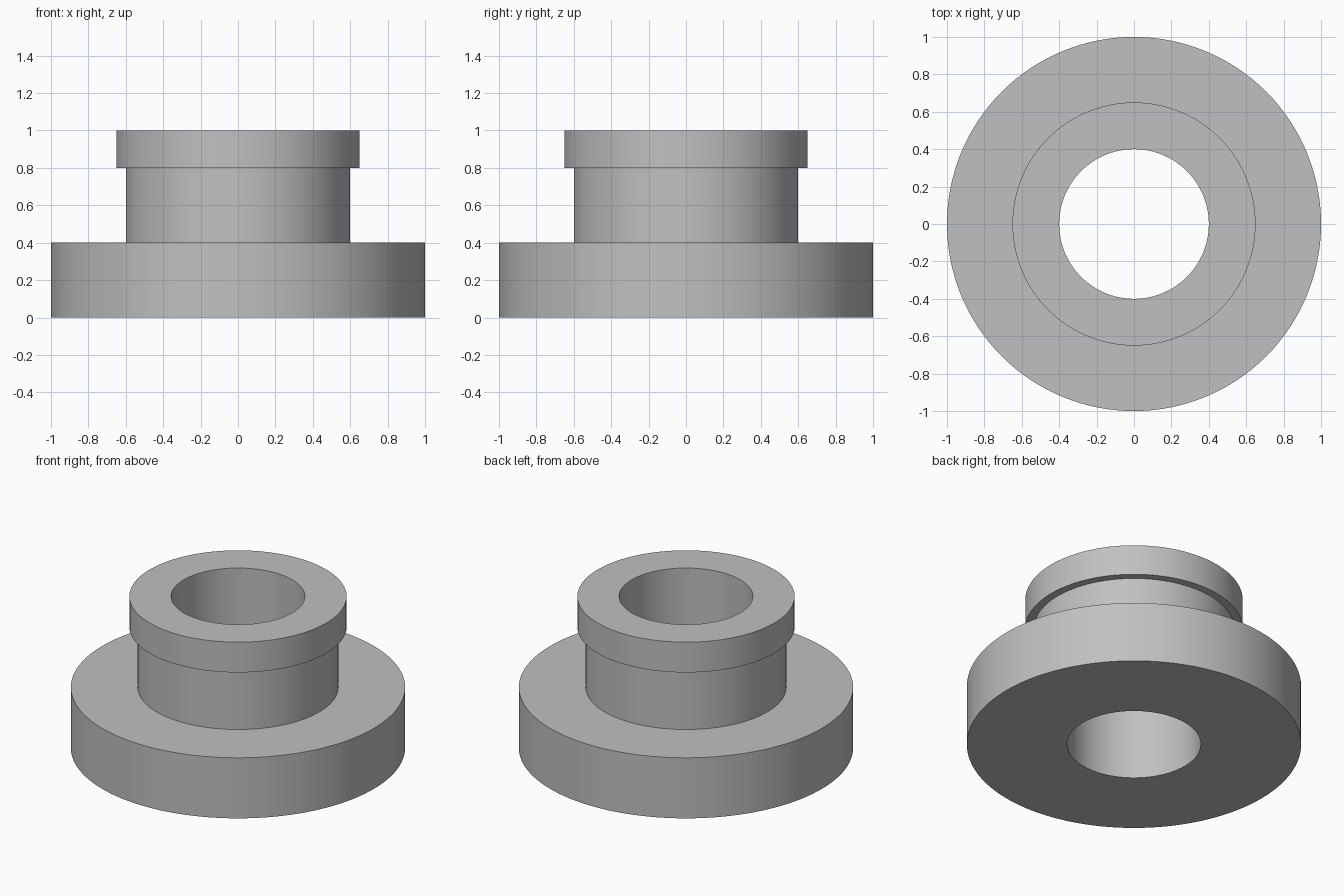
import bpy
import bmesh
import math

if "Cube" in bpy.data.objects:
    bpy.data.objects.remove(bpy.data.objects["Cube"])

SEGMENTS = 128
BORE = 0.40

# Plain grey finish
grey = bpy.data.materials.new("grey")
grey.diffuse_color = (0.53, 0.53, 0.53, 1.0)
grey.use_nodes = True
grey.node_tree.nodes["Principled BSDF"].inputs["Base Color"].default_value = grey.diffuse_color

# Stepped half-section (radius, height): base flange, neck, top collar, bore
profile = [
    (BORE, 0.0), (1.0, 0.0), (1.0, 0.4),
    (0.6, 0.4), (0.6, 0.8),
    (0.65, 0.8), (0.65, 1.0), (BORE, 1.0),
]

# Revolve the closed section around z
bm = bmesh.new()
rings = []
for i in range(SEGMENTS):
    a = 2 * math.pi * i / SEGMENTS
    rings.append([bm.verts.new((r * math.cos(a), r * math.sin(a), z)) for r, z in profile])
for i, ring in enumerate(rings):
    following = rings[(i + 1) % SEGMENTS]
    for j in range(len(profile)):
        k = (j + 1) % len(profile)
        bm.faces.new((ring[j], following[j], following[k], ring[k]))
bmesh.ops.recalc_face_normals(bm, faces=bm.faces)

mesh = bpy.data.meshes.new("flanged_bushing")
bm.to_mesh(mesh)
bm.free()
mesh.materials.append(grey)
bushing = bpy.data.objects.new("flanged_bushing", mesh)
bpy.context.collection.objects.link(bushing)

# Smooth walls with crisp rims
bpy.context.view_layer.objects.active = bushing
bushing.select_set(True)
bpy.ops.object.shade_smooth_by_angle(angle=math.radians(30))
